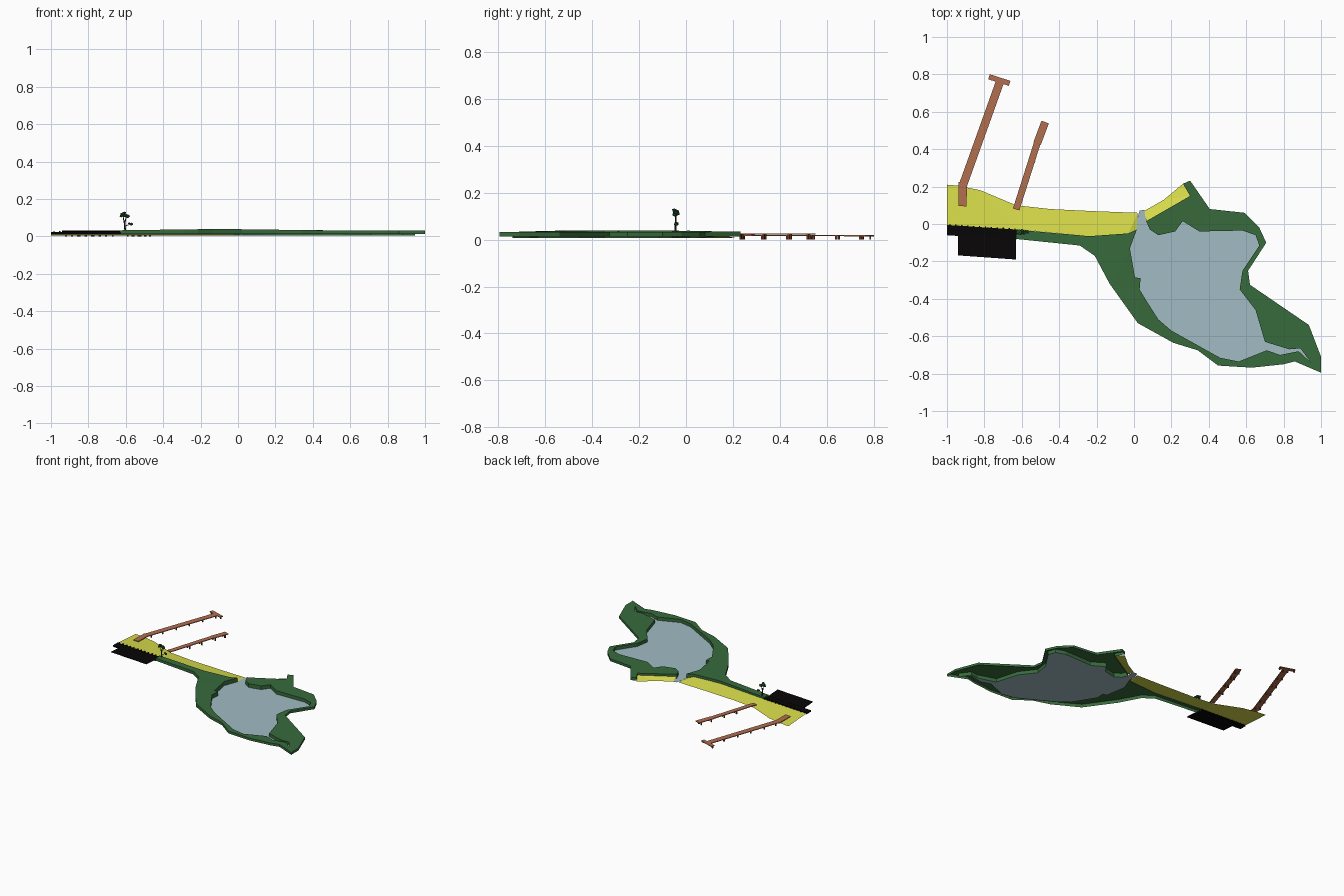
import bpy, bmesh, math, random
from mathutils import Vector

random.seed(4)


def mat(name, r, g, b, a=1.0):
    m = bpy.data.materials.new(name)
    m.diffuse_color = [(c / 255) ** 2.2 for c in (r, g, b)] + [a]
    return m


GRASS = mat("grass", 58, 106, 62)
SAND = mat("sand", 216, 220, 76)
WATER = mat("water", 160, 186, 194, 0.8)
WOOD = mat("wood", 176, 110, 80)
POST = mat("dark_wood", 120, 62, 38)
TAR = mat("asphalt", 16, 14, 14)
LEAF = mat("leaf", 40, 84, 50)
BARK = mat("bark", 50, 40, 32)


def finish(name, bm, material):
    me = bpy.data.meshes.new(name)
    bm.to_mesh(me)
    bm.free()
    ob = bpy.data.objects.new(name, me)
    bpy.context.collection.objects.link(ob)
    me.materials.append(material)
    return ob


def sheet(name, pts, zfun, material, skirt=None):
    """Flat outline at height zfun(i, x, y), with optional skirt down to skirt(i)."""
    bm = bmesh.new()
    top = [bm.verts.new((x, y, zfun(i, x, y))) for i, (x, y) in enumerate(pts)]
    face = bm.faces.new(top)
    face.normal_update()
    if face.normal.z < 0:
        face.normal_flip()
    if skirt:
        low = [bm.verts.new((x, y, skirt(i))) for i, (x, y) in enumerate(pts)]
        n = len(pts)
        for i in range(n):
            j = (i + 1) % n
            bm.faces.new((top[i], low[i], low[j], top[j]))
    bmesh.ops.recalc_face_normals(bm, faces=bm.faces) if skirt else None
    bmesh.ops.triangulate(bm, faces=[f for f in bm.faces if len(f.verts) > 4])
    return finish(name, bm, material)


def box(bm, c, size, yaw=0.0):
    vs = bmesh.ops.create_cube(bm, size=1)["verts"]
    ca, sa = math.cos(yaw), math.sin(yaw)
    for v in vs:
        x, y, z = (v.co[k] * size[k] for k in range(3))
        v.co = (c[0] + x * ca - y * sa, c[1] + x * sa + y * ca, c[2] + z)


# lake outline, from the west of the mouth round to the east of it
shore = [(0.015, -0.03), (-0.022, -0.13), (0.005, -0.285), (0.035, -0.29), (0.03, -0.35),
         (0.06, -0.4), (0.13, -0.51), (0.2, -0.57), (0.46, -0.715), (0.56, -0.735),
         (0.71, -0.675), (0.78, -0.7), (0.88, -0.68), (0.945, -0.74), (0.89, -0.665),
         (0.83, -0.67), (0.7, -0.63), (0.65, -0.46), (0.565, -0.35), (0.58, -0.25),
         (0.67, -0.115), (0.65, -0.06), (0.58, -0.035), (0.35, -0.04), (0.26, 0.015),
         (0.22, -0.04), (0.13, -0.06), (0.085, -0.03), (0.065, 0.015)]
# outer land edge, from the east sand bar clockwise to the road
outer = [(0.30, 0.15), (0.262, 0.215), (0.3, 0.232), (0.405, 0.08), (0.59, 0.06), (0.67, -0.02),
         (0.707, -0.1), (0.61, -0.25), (0.62, -0.325), (0.935, -0.54), (1, -0.71),
         (1, -0.795), (0.86, -0.735), (0.8, -0.75), (0.63, -0.768), (0.45, -0.757),
         (0.34, -0.675), (0.21, -0.635), (0.02, -0.53), (-0.13, -0.32), (-0.21, -0.17),
         (-0.29, -0.115), (-0.63, -0.08), (-0.63, -0.03), (-0.24, -0.065), (-0.03, -0.05)]


def land_z(i, x, y):
    return 0.032 + 0.008 * max(0, 1 - abs(x + 0.1) / 0.6)


n_shore = len(shore)
sheet("grass_bank", shore + outer, land_z, GRASS,
      lambda i: 0.006 if i < n_shore else 0.014)
sheet("lake_water", shore + [(0.07, 0.03), (0.055, 0.075), (0.03, 0.072), (0.015, 0.02)],
      lambda i, x, y: 0.008, WATER)

# sand slopes down from the land to the sea
west = [(-1, 0.21), (-0.94, 0.205), (-0.82, 0.18), (-0.63, 0.1), (-0.45, 0.08), (-0.2, 0.068),
        (0.02, 0.06), (0.015, -0.03), (-0.03, -0.05), (-0.24, -0.065), (-0.62, -0.03), (-1, -0.005)]
sheet("beach", west, lambda i, x, y: 0.006 if 0 <= i < 8 else 0.02, SAND)
sheet("sand_bar", [(0.055, 0.07), (0.16, 0.13), (0.262, 0.215), (0.3, 0.15), (0.065, 0.015)],
      lambda i, x, y: 0.006 if i < 3 else 0.02, SAND)

# road and raised car park
sheet("road", [(-1, -0.005), (-0.62, -0.03), (-0.63, -0.085), (-1, -0.06)],
      lambda i, x, y: 0.023, TAR, lambda i: 0.013)
sheet("car_park", [(-0.94, -0.06), (-0.63, -0.082), (-0.63, -0.19), (-0.94, -0.168)],
      lambda i, x, y: 0.024 if i < 2 else 0.031, TAR, lambda i: 0.021 if i < 2 else 0.028)

# bollards along the road
bm = bmesh.new()
for k in range(12):
    t = (k + 0.5) / 12
    box(bm, (-1 + 0.38 * t, -0.007 - 0.025 * t, 0.022), (0.007, 0.014, 0.012))
finish("road_bollards", bm, TAR)


def deck(bm, a, b, w, t=0.005):
    """Plank run between two points."""
    a, b = Vector(a), Vector(b)
    side = Vector((-(b - a).y, (b - a).x, 0)).normalized() * w / 2
    ring = []
    for p in (a, b):
        for s, dz in ((1, 0), (-1, 0), (-1, -t), (1, -t)):
            ring.append(bm.verts.new(p + side * s + Vector((0, 0, dz))))
    for i in range(4):
        j = (i + 1) % 4
        bm.faces.new((ring[i], ring[j], ring[j + 4], ring[i + 4]))
    bm.faces.new(ring[:4][::-1])
    bm.faces.new(ring[4:])
    bmesh.ops.recalc_face_normals(bm, faces=bm.faces)


def pier(name, runs, a, b, ts, w):
    bm = bmesh.new()
    for r in runs:
        deck(bm, *r)
    finish(name + "_deck", bm, WOOD)
    bm = bmesh.new()
    a, b = Vector(a), Vector(b)
    d = (b - a).normalized()
    side = Vector((-d.y, d.x, 0))
    for t in ts:
        p = a.lerp(b, t)
        for s in (-1, 1):
            q = p + side * s * (w / 2 - 0.005)
            h = p.z - 0.004
            box(bm, (q.x, q.y, h / 2), (0.008, 0.008, h), math.atan2(d.y, d.x))
    finish(name + "_posts", bm, POST)


pier("long_pier", [((-0.917, 0.095, 0.022), (-0.915, 0.225, 0.021), 0.044),
                   ((-0.917, 0.2, 0.021), (-0.715, 0.765, 0.019), 0.044),
                   ((-0.775, 0.787, 0.019), (-0.665, 0.752, 0.019), 0.028)],
     (-0.917, 0.2, 0.021), (-0.715, 0.765, 0.019), (0.07, 0.23, 0.42, 0.6, 0.79, 0.97), 0.044)
pier("short_pier", [((-0.63, 0.078, 0.027), (-0.515, 0.44, 0.027), 0.036),
                    ((-0.518, 0.43, 0.027), (-0.475, 0.545, 0.027), 0.042)],
     (-0.63, 0.078, 0.027), (-0.475, 0.545, 0.027), (0.34, 0.55, 0.78, 0.95), 0.036)
bm = bmesh.new()
for x, y in ((-0.77, 0.785), (-0.67, 0.753)):
    box(bm, (x, y, 0.008), (0.008, 0.008, 0.016))
finish("pier_head_posts", bm, POST)

# tree: bent trunk with branches, clumped leaves
bm = bmesh.new()
for p, q, r0, r1 in (((-0.603, -0.045, 0.035), (-0.607, -0.045, 0.065), 0.005, 0.004),
                     ((-0.607, -0.045, 0.063), (-0.598, -0.043, 0.105), 0.004, 0.002),
                     ((-0.607, -0.045, 0.065), (-0.615, -0.043, 0.112), 0.003, 0.002),
                     ((-0.605, -0.045, 0.055), (-0.575, -0.043, 0.066), 0.003, 0.001)):
    p, q = Vector(p), Vector(q)
    vs = bmesh.ops.create_cone(bm, segments=6, radius1=r0, radius2=r1, depth=(q - p).length,
                               cap_ends=True)["verts"]
    rot = (q - p).to_track_quat('Z', 'Y')
    for v in vs:
        v.co = rot @ v.co + (p + q) / 2
finish("tree_trunk", bm, BARK)
bm = bmesh.new()
for x, y, z, r in ((-0.615, -0.042, 0.118, 0.016), (-0.6, -0.04, 0.111, 0.014),
                   (-0.588, -0.047, 0.107, 0.012), (-0.624, -0.046, 0.11, 0.01),
                   (-0.608, -0.05, 0.126, 0.01), (-0.57, -0.043, 0.066, 0.011),
                   (-0.582, -0.038, 0.07, 0.007)):
    for v in bmesh.ops.create_icosphere(bm, subdivisions=1, radius=r)["verts"]:
        k = random.uniform(0.8, 1.15)
        v.co = (x + v.co.x * k, y + v.co.y * k, z + v.co.z * k * 0.75)
finish("tree_leaves", bm, LEAF)
